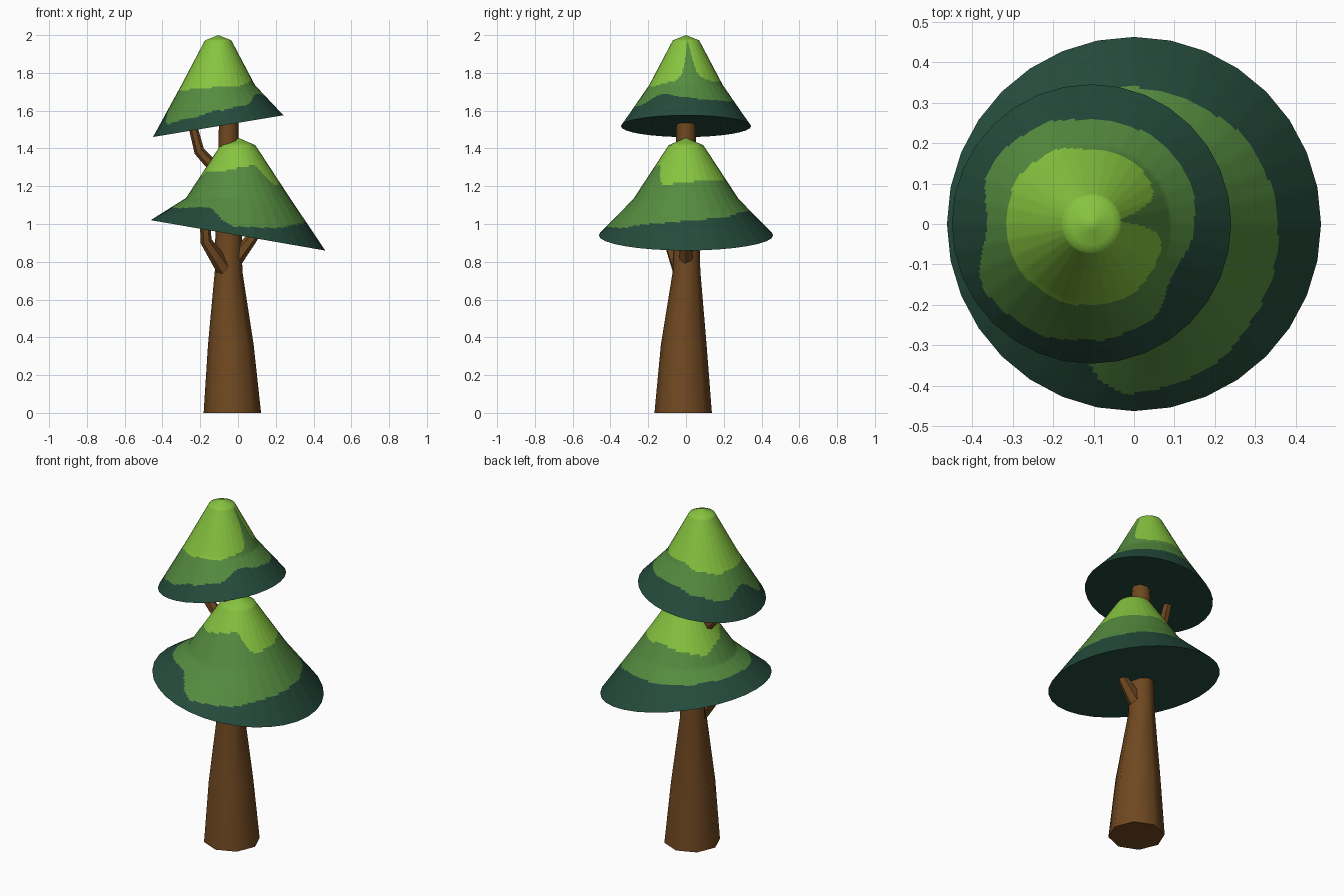
import bpy, bmesh, math
from mathutils import Vector

if "Cube" in bpy.data.objects:
    bpy.data.objects.remove(bpy.data.objects["Cube"])


def material(name, rgb):
    m = bpy.data.materials.new(name)
    m.diffuse_color = (*rgb, 1)
    m.use_nodes = True
    m.node_tree.nodes["Principled BSDF"].inputs["Base Color"].default_value = m.diffuse_color
    return m


BARK = material("bark brown", (0.16, 0.065, 0.015))
GREENS = [material("light green", (0.24, 0.55, 0.05)),
          material("mid green", (0.09, 0.26, 0.05)),
          material("dark green", (0.018, 0.069, 0.044))]


def finish(name, bm, mats, angle):
    bmesh.ops.recalc_face_normals(bm, faces=bm.faces)
    me = bpy.data.meshes.new(name)
    bm.to_mesh(me)
    bm.free()
    for m in mats:
        me.materials.append(m)
    ob = bpy.data.objects.new(name, me)
    bpy.context.collection.objects.link(ob)
    bpy.context.view_layer.objects.active = ob
    ob.select_set(True)
    bpy.ops.object.shade_smooth_by_angle(angle=math.radians(angle))
    ob.select_set(False)
    return ob


def limb(name, path, sides, level=False):
    """Tapered tube through (x, y, z, radius) points."""
    bm = bmesh.new()
    rings = []
    for i, p in enumerate(path):
        a, b = path[max(i - 1, 0)], path[min(i + 1, len(path) - 1)]
        d = Vector((0, 0, 1)) if level else (Vector(b[:3]) - Vector(a[:3])).normalized()
        u = Vector((0, 1, 0)).cross(d).normalized()
        v = d.cross(u)
        ring = []
        for k in range(sides):
            t = 2 * math.pi * k / sides
            ring.append(bm.verts.new(Vector(p[:3]) + p[3] * (u * math.cos(t) + v * math.sin(t))))
        rings.append(ring)
    for r0, r1 in zip(rings, rings[1:]):
        for k in range(sides):
            j = (k + 1) % sides
            bm.faces.new((r0[k], r0[j], r1[j], r1[k]))
    bm.faces.new(rings[0])
    bm.faces.new(rings[-1])
    return finish(name, bm, [BARK], 50)


def around(values, deg):
    """Smooth periodic lookup in a list of evenly spaced values."""
    f = (deg % 360) / 360 * len(values)
    i = int(f) % len(values)
    w = (1 - math.cos(math.pi * (f - int(f)))) / 2
    return values[i] * (1 - w) + values[(i + 1) % len(values)] * w


def canopy(name, cx, top, rings, rim_r, rim_z, tilt, upper, lower, notch=0.0):
    """Cone with a tilted flat base; wavy colour bands set by height and direction."""
    sides, sub = 32, 5
    cols = sides * sub
    steps = (4, 24, 28)
    bm = bmesh.new()
    apex = bm.verts.new((cx, 0, top))
    grid = []
    for c in range(cols):
        k, f = divmod(c, sub)
        a0, a1 = (2 * math.pi * (k + n) / sides for n in (0, 1))
        d = Vector((math.cos(a0), math.sin(a0))).lerp(Vector((math.cos(a1), math.sin(a1))), f / sub)
        knots = [(0, top)] + rings + [(rim_r, rim_z + tilt * d.x * rim_r)]
        col = []
        for (r0, z0), (r1, z1), n in zip(knots, knots[1:], steps):
            for s in range(1, n + 1):
                t = s / n
                r, z = r0 + (r1 - r0) * t, z0 + (z1 - z0) * t
                col.append(bm.verts.new((cx + d.x * r, d.y * r, z)))
        grid.append(col)
    for c in range(cols):
        a, b = grid[c], grid[(c + 1) % cols]
        bm.faces.new((apex, a[0], b[0]))
        for i in range(len(a) - 1):
            bm.faces.new((a[i], a[i + 1], b[i + 1], b[i]))
    for face in bm.faces:
        p = face.calc_center_median()
        deg = math.degrees(math.atan2(p.y, p.x - cx))
        b1 = around(upper, deg) + notch * math.exp(-((deg - 7) / 11) ** 2)
        face.material_index = 0 if p.z > b1 else 1 if p.z > around(lower, deg) else 2
    base = bm.faces.new([col[-1] for col in grid])
    base.material_index = 2
    return finish(name, bm, GREENS, 60)


# trunk and branches
limb("trunk", [(-0.03, -0.015, 0, 0.152), (-0.038, -0.012, 0.36, 0.121),
               (-0.05, 0.003, 0.75, 0.073), (-0.05, 0, 0.95, 0.07),
               (-0.05, 0, 1.3, 0.055), (-0.05, 0, 1.62, 0.05)], 8, True)
limb("lower_left_branch", [(-0.07, -0.03, 0.76, 0.045), (-0.17, -0.09, 0.91, 0.031),
                           (-0.175, -0.1, 1.06, 0.026)], 6)
limb("lower_right_branch", [(-0.02, 0, 0.81, 0.045), (0.07, 0, 0.92, 0.03),
                            (0.12, 0, 1.0, 0.026)], 6)
limb("upper_left_branch", [(-0.07, 0, 1.24, 0.035), (-0.205, 0, 1.385, 0.028),
                           (-0.245, 0, 1.54, 0.023)], 6)

# foliage: band heights every 30 degrees, counter-clockwise from +x
canopy("upper_foliage", -0.105, 2.0, [(0.07, 1.972), (0.195, 1.735)], 0.345, 1.518, 0.167,
       [1.77, 1.77, 1.75, 1.755, 1.72, 1.70, 1.71, 1.71, 1.715, 1.725, 1.73, 1.75],
       [1.67, 1.655, 1.65, 1.645, 1.60, 1.57, 1.62, 1.53, 1.56, 1.60, 1.63, 1.69], 0.2)
canopy("lower_foliage", 0.0, 1.457, [(0.092, 1.417), (0.275, 1.138)], 0.462, 0.94, -0.174,
       [1.22, 1.235, 1.235, 1.24, 1.22, 1.20, 1.24, 1.28, 1.28, 1.295, 1.31, 1.21],
       [1.015, 1.03, 1.06, 1.07, 1.08, 1.09, 1.09, 1.085, 1.09, 0.985, 0.98, 1.0])
